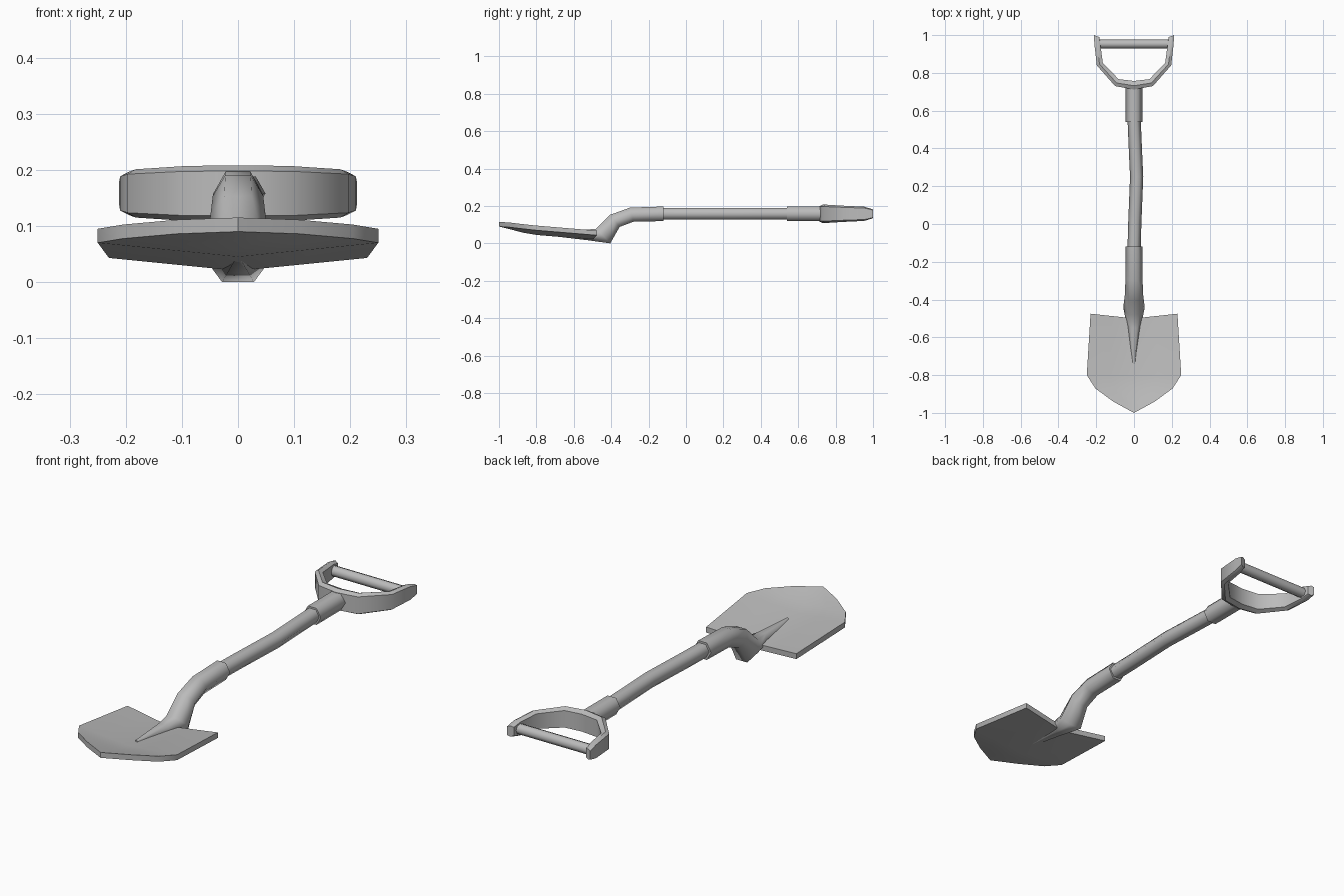
import bpy, bmesh, math
from mathutils import Vector

cube = bpy.data.objects.get("Cube")
if cube:
    bpy.data.objects.remove(cube, do_unlink=True)

GREY = (0.5, 0.5, 0.5, 1)
steel = bpy.data.materials.new("grey")
steel.use_nodes = True
steel.diffuse_color = GREY
steel.node_tree.nodes["Principled BSDF"].inputs["Base Color"].default_value = GREY


def finish(name, bm, angle):
    """Clean the mesh, make the object, and shade it smooth below the angle."""
    bmesh.ops.remove_doubles(bm, verts=bm.verts, dist=0.0005)
    bmesh.ops.recalc_face_normals(bm, faces=bm.faces)
    mesh = bpy.data.meshes.new(name)
    bm.to_mesh(mesh)
    bm.free()
    mesh.materials.append(steel)
    ob = bpy.data.objects.new(name, mesh)
    bpy.context.collection.objects.link(ob)
    bpy.ops.object.select_all(action="DESELECT")
    ob.select_set(True)
    bpy.context.view_layer.objects.active = ob
    bpy.ops.object.shade_smooth_by_angle(angle=math.radians(angle))
    return ob


def loft(name, rings, angle=65):
    """Skin a row of equal rings and cap both ends."""
    bm = bmesh.new()
    loops = [[bm.verts.new(p) for p in ring] for ring in rings]
    for a, b in zip(loops, loops[1:]):
        for i in range(len(a)):
            j = (i + 1) % len(a)
            bm.faces.new((a[i], a[j], b[j], b[i]))
    bm.faces.new(loops[0])
    bm.faces.new(loops[-1])
    return finish(name, bm, angle)


def hex_ring(top, bottom, half_width, x=0.0):
    """Flat-topped six-sided ring between a top and a bottom (y, z) point."""
    top, bottom = Vector((x, *top)), Vector((x, *bottom))
    mid, up = (top + bottom) / 2, (top - bottom) / 2
    ring = []
    for k in range(6):
        a = k * math.pi / 3
        ring.append(mid + Vector((half_width * math.cos(a), 0, 0))
                    + up * math.sin(a) / math.sin(math.pi / 3))
    return ring


def upright(y, radius, x=0.0, z=0.158):
    h = radius * math.sin(math.pi / 3)
    return hex_ring((y, z + h), (y, z - h), radius, x)


# Blade: dished sheet, rows of (y, half width, centre height)
rows = [(-0.50, 0.23, 0.045), (-0.80, 0.25, 0.07), (-0.87, 0.205, 0.082),
        (-0.94, 0.11, 0.10), (-1.0, 0.0, 0.115)]
columns = (-1, -0.5, 0, 0.5, 1)
bm = bmesh.new()
grid = []
for n, (y, w, z) in enumerate(rows):
    sweep = 0.025 if n == 0 else 0
    grid.append([bm.verts.new((t * w, y + sweep * abs(t), z + 0.1 * abs(t) * w))
                 for t in columns])
for a, b in zip(grid, grid[1:]):
    for i in range(len(columns) - 1):
        bm.faces.new((a[i], a[i + 1], b[i + 1], b[i]))
bmesh.ops.remove_doubles(bm, verts=bm.verts, dist=0.0005)
under = bmesh.ops.extrude_face_region(bm, geom=bm.faces[:], use_keep_orig=True)
for v in under["geom"]:
    if isinstance(v, bmesh.types.BMVert):
        v.co.z -= 0.025
finish("blade", bm, 40)

# Socket: spike through the blade, heel and cranked neck
loft("blade_socket", [
    hex_ring((-0.74, 0.071), (-0.74, 0.042), 0.008),
    hex_ring((-0.55, 0.072), (-0.52, 0.016), 0.038),
    hex_ring((-0.48, 0.078), (-0.405, 0.0), 0.057),
    hex_ring((-0.405, 0.153), (-0.355, 0.088), 0.049),
    hex_ring((-0.30, 0.191), (-0.28, 0.116), 0.045),
    hex_ring((-0.12, 0.197), (-0.12, 0.119), 0.044)])

# Shaft with a slight sideways bow
loft("shaft", [upright(y, 0.035, x) for y, x in
               ((-0.15, 0.0), (0.0, 0.004), (0.25, 0.014), (0.38, 0.008), (0.57, 0.0))])

# Collar below the handle
loft("handle_collar", [upright(0.54, 0.044), upright(0.74, 0.044)])

# Handle yoke: stations of outer (x, y), inner (x, y), half height
half = [((0.212, 1.0), (0.184, 0.99), 0.025),
        ((0.21, 0.955), (0.178, 0.95), 0.038),
        ((0.197, 0.84), (0.165, 0.853), 0.043),
        ((0.10, 0.73), (0.082, 0.767), 0.049),
        ((0.0, 0.712), (0.0, 0.757), 0.05)]
mirrored = [((-o[0], o[1]), (-i[0], i[1]), h) for o, i, h in half[-2::-1]]
section = ((0.0, 0.8), (0.45, 1.0), (1.0, 0.8), (1.0, -0.8), (0.45, -1.0), (0.0, -0.8))
yoke = []
for outer, inner, h in half + mirrored:
    o, i = Vector(outer), Vector(inner)
    yoke.append([(*o.lerp(i, t), 0.158 + s * h) for t, s in section])
loft("handle_yoke", yoke, 50)

# Grip bar across the yoke
SIDES = 8
loft("handle_grip", [
    [(x, 0.953 + 0.024 * math.cos(2 * math.pi * k / SIDES),
      0.158 + 0.024 * math.sin(2 * math.pi * k / SIDES)) for k in range(SIDES)]
    for x in (-0.19, 0.19)])
